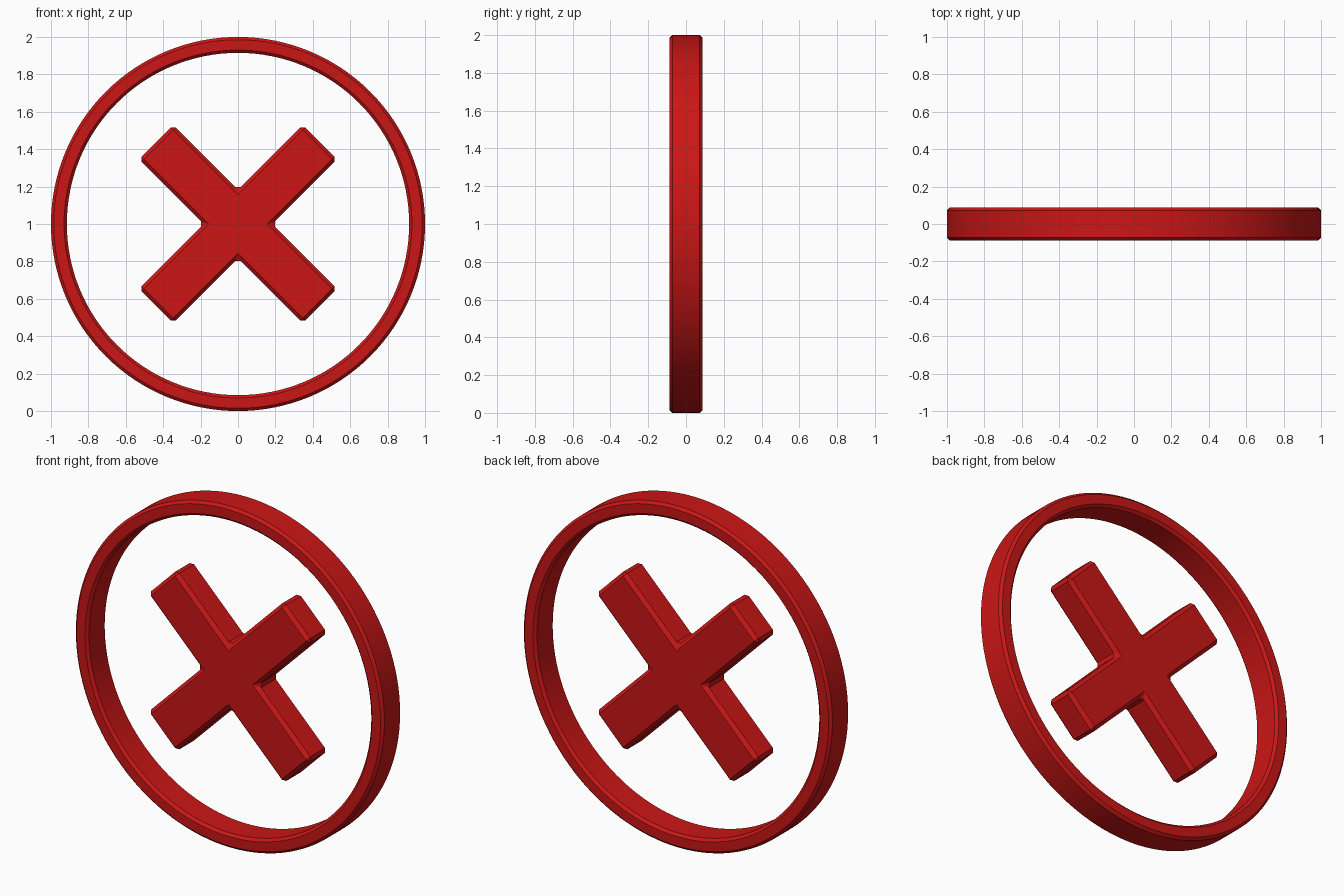
import bpy, bmesh, math

if "Cube" in bpy.data.objects:
    bpy.data.objects.remove(bpy.data.objects["Cube"])

DEPTH = 0.0875   # half thickness of both parts
BEVEL = 0.02

red = bpy.data.materials.new("red")
red.diffuse_color = (0.6, 0.008, 0.008, 1)
red.use_nodes = True
red.node_tree.nodes["Principled BSDF"].inputs["Base Color"].default_value = red.diffuse_color


def make_object(name, bm):
    bmesh.ops.recalc_face_normals(bm, faces=bm.faces)
    mesh = bpy.data.meshes.new(name)
    bm.to_mesh(mesh)
    bm.free()
    obj = bpy.data.objects.new(name, mesh)
    obj.location.z = 1
    mesh.materials.append(red)
    bpy.context.collection.objects.link(obj)
    return obj


# Ring: chamfered rectangular section swept around the y axis
R, r, c, d = 1.0, 0.915, 0.015, DEPTH
profile = [(R, -d + c), (R, d - c), (R - c, d), (r + c, d),
           (r, d - c), (r, -d + c), (r + c, -d), (R - c, -d)]
SEGS = 128
bm = bmesh.new()
loops = []
for i in range(SEGS):
    a = 2 * math.pi * i / SEGS
    loops.append([bm.verts.new((p * math.cos(a), y, p * math.sin(a))) for p, y in profile])
n = len(profile)
for i in range(SEGS):
    A, B = loops[i], loops[(i + 1) % SEGS]
    for j in range(n):
        bm.faces.new((A[j], A[(j + 1) % n], B[(j + 1) % n], B[j]))
ring = make_object("outer_ring", bm)
bpy.context.view_layer.objects.active = ring
ring.select_set(True)
bpy.ops.object.shade_smooth_by_angle(angle=math.radians(30))

# Diagonal cross: plus-shaped outline turned 45 degrees, extruded and chamfered
L, w = 0.62, 0.13
bm = bmesh.new()
outline = []
for k in range(4):
    a = math.pi / 4 + k * math.pi / 2
    for u, v in ((L, -w), (L, w), (w, w)):
        outline.append(bm.verts.new((u * math.cos(a) - v * math.sin(a), -DEPTH,
                                     u * math.sin(a) + v * math.cos(a))))
face = bm.faces.new(outline)
new = bmesh.ops.extrude_face_region(bm, geom=[face])["geom"]
bmesh.ops.translate(bm, vec=(0, 2 * DEPTH, 0),
                    verts=[g for g in new if isinstance(g, bmesh.types.BMVert)])
cross = make_object("diagonal_cross", bm)
bevel = cross.modifiers.new("chamfer", 'BEVEL')
bevel.width = BEVEL
bevel.segments = 1
